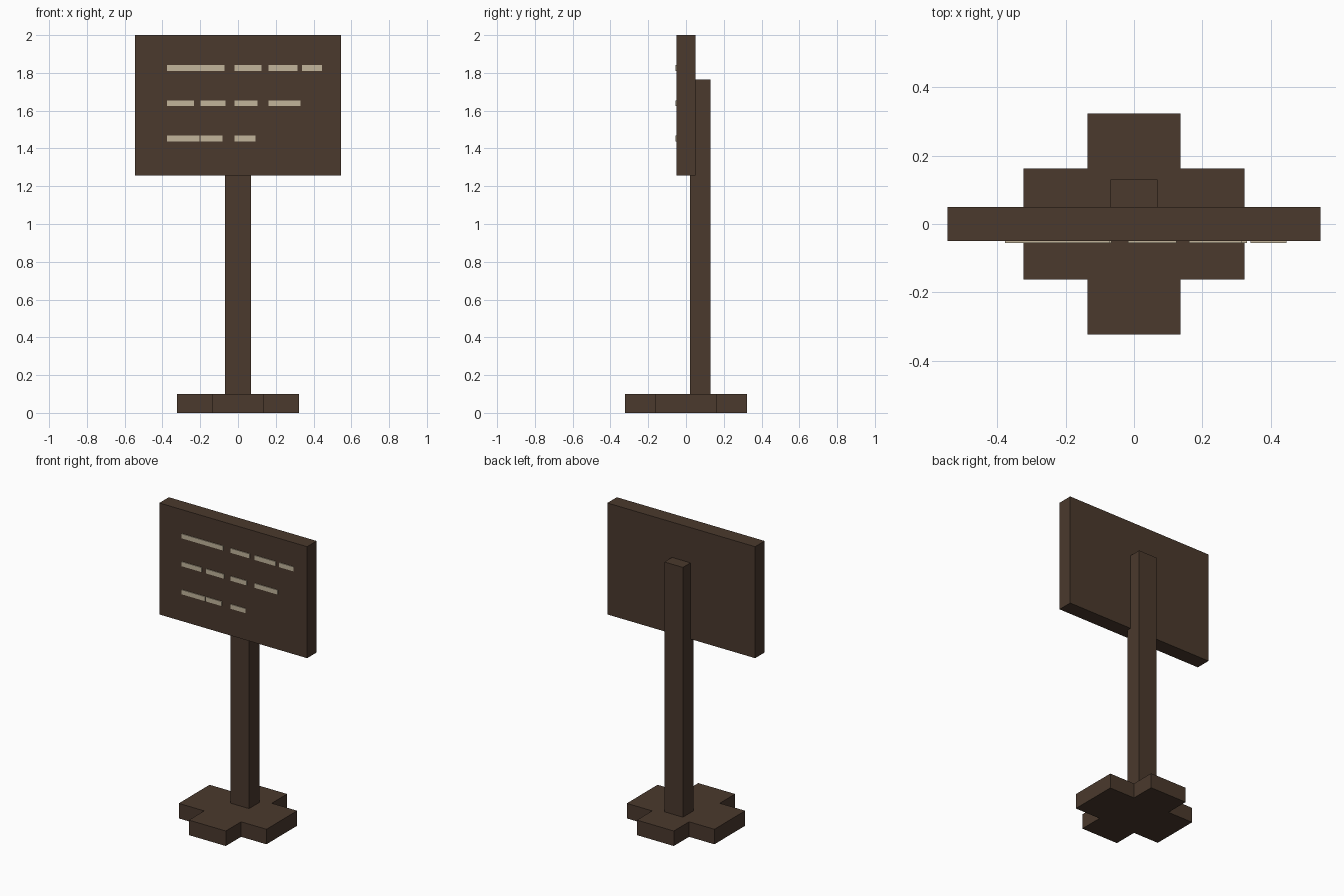
import bpy
import bmesh

if "Cube" in bpy.data.objects:
    bpy.data.objects.remove(bpy.data.objects["Cube"])


def material(name, rgb):
    m = bpy.data.materials.new(name)
    m.diffuse_color = (*rgb, 1.0)
    m.use_nodes = True
    m.node_tree.nodes["Principled BSDF"].inputs["Base Color"].default_value = m.diffuse_color
    return m


wood = material("dark_wood", (0.069, 0.041, 0.026))
cream = material("cream_paint", (0.54, 0.46, 0.33))


def add_object(name, bm, mat):
    bmesh.ops.recalc_face_normals(bm, faces=bm.faces)
    mesh = bpy.data.meshes.new(name)
    bm.to_mesh(mesh)
    bm.free()
    mesh.materials.append(mat)
    obj = bpy.data.objects.new(name, mesh)
    bpy.context.collection.objects.link(obj)
    return obj


def box(name, x, y, z, mat):
    """Box from (min, max) ranges on each axis."""
    bm = bmesh.new()
    bmesh.ops.create_cube(bm, size=1.0)
    for v in bm.verts:
        for i, (lo, hi) in enumerate((x, y, z)):
            v.co[i] = lo if v.co[i] < 0 else hi
    return add_object(name, bm, mat)


# Cross-shaped foot: one outline corner repeated around four quadrants
A, B, C, D, H = 0.323, 0.162, 0.136, 0.323, 0.10
corner = [(A, B), (C, B), (C, D)]
outline = []
for sx, sy in ((1, 1), (-1, 1), (-1, -1), (1, -1)):
    pts = corner if sx * sy > 0 else corner[::-1]
    outline += [(sx * px, sy * py) for px, py in pts]
bm = bmesh.new()
foot = bm.faces.new([bm.verts.new((px, py, 0)) for px, py in outline])
raised = bmesh.ops.extrude_face_region(bm, geom=[foot], use_keep_orig=True)
top = [g for g in raised["geom"] if isinstance(g, bmesh.types.BMVert)]
bmesh.ops.translate(bm, verts=top, vec=(0, 0, H))
add_object("cross_foot", bm, wood)

# Post standing behind the board, and the board itself
box("post", (-0.068, 0.068), (0.02, 0.13), (H, 1.765), wood)
box("board", (-0.545, 0.545), (-0.05, 0.05), (1.257, 2.0), wood)

# Thin painted dashes in three rows: centre height and x ranges
rows = [
    (1.826, [(-0.377, -0.071), (-0.018, 0.124), (0.161, 0.314), (0.34, 0.446)]),
    (1.640, [(-0.377, -0.232), (-0.198, -0.066), (-0.018, 0.103), (0.161, 0.33)]),
    (1.453, [(-0.377, -0.203), (-0.198, -0.082), (-0.018, 0.092)]),
]
for r, (z, spans) in enumerate(rows, 1):
    for n, span in enumerate(spans, 1):
        box(f"dash_row{r}_{n}", span, (-0.055, -0.049), (z - 0.015, z + 0.015), cream)
